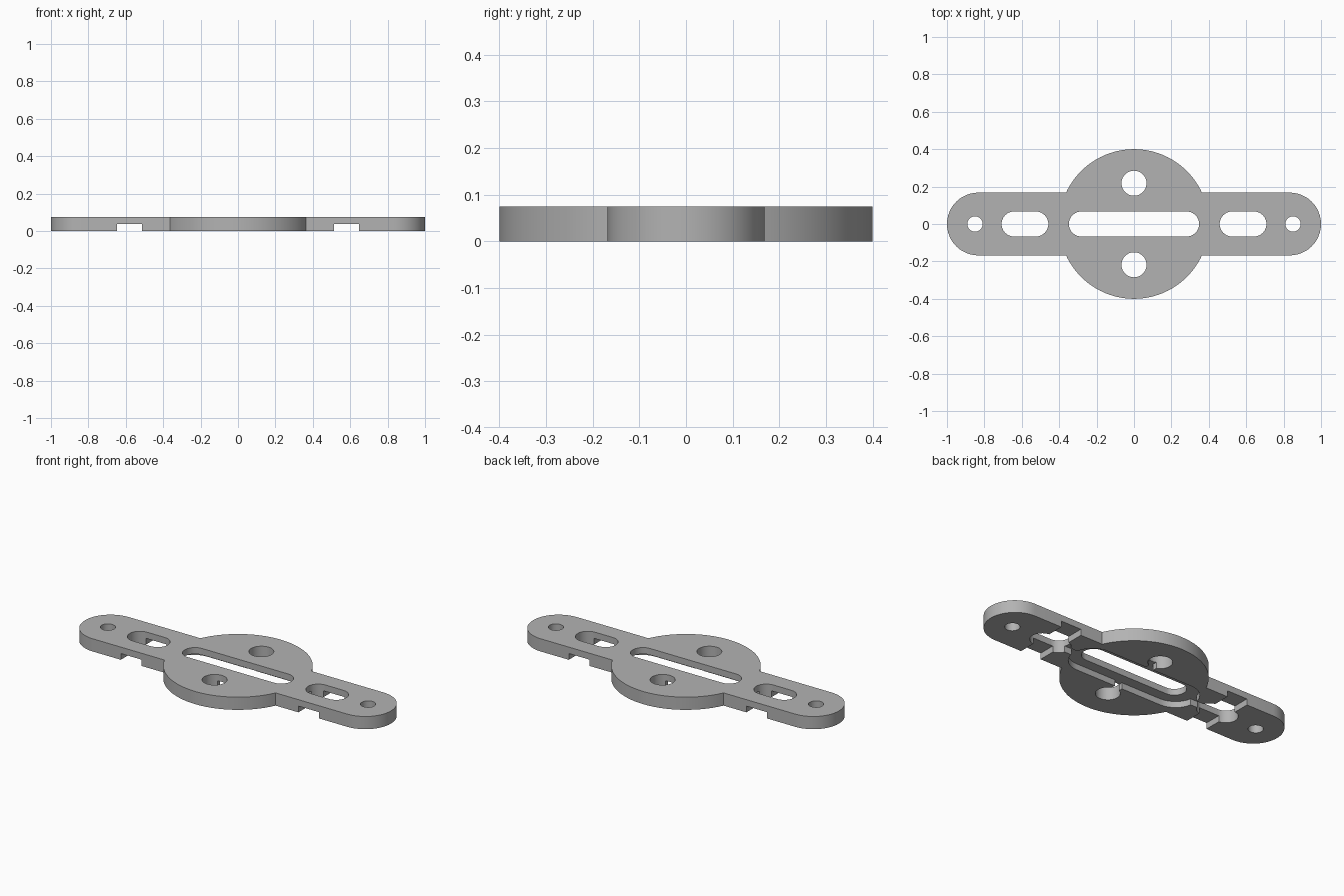
import bpy, bmesh
from math import sin, cos, pi, asin, radians

cube = bpy.data.objects.get("Cube")
if cube:
    bpy.data.objects.remove(cube, do_unlink=True)

HEIGHT = 0.075     # plate thickness
DEPTH = 0.037      # underside channel depth
HALF = 0.168       # half width of the arms
DISC = 0.4         # centre disc radius
HOLE = 0.067       # radius of slots and centre holes

grey = bpy.data.materials.new("plain_grey")
grey.use_nodes = True
colour = (0.45, 0.45, 0.45, 1)
grey.diffuse_color = colour
grey.node_tree.nodes["Principled BSDF"].inputs["Base Color"].default_value = colour


def arc(x, y, r, start, end, n=24):
    steps = [start + (end - start) * i / n for i in range(n + 1)]
    return [(x + r * cos(a), y + r * sin(a)) for a in steps]


def prism(name, outline, bottom, top):
    """Extrude a closed outline between two heights."""
    bm = bmesh.new()
    face = bm.faces.new([bm.verts.new((x, y, bottom)) for x, y in outline])
    new = bmesh.ops.extrude_face_region(bm, geom=[face])["geom"]
    verts = [v for v in new if isinstance(v, bmesh.types.BMVert)]
    bmesh.ops.translate(bm, verts=verts, vec=(0, 0, top - bottom))
    bmesh.ops.recalc_face_normals(bm, faces=bm.faces)
    mesh = bpy.data.meshes.new(name)
    bm.to_mesh(mesh)
    bm.free()
    mesh.materials.append(grey)
    obj = bpy.data.objects.new(name, mesh)
    bpy.context.collection.objects.link(obj)
    return obj


def circle(x, y, r):
    return arc(x, y, r, 0, 2 * pi, 40)[:-1]


def stadium(x, half_length, r):
    c = half_length - r
    return arc(x + c, 0, r, -pi / 2, pi / 2) + arc(x - c, 0, r, pi / 2, 3 * pi / 2)


def box(x, y, hx, hy):
    return [(x - hx, y - hy), (x + hx, y - hy), (x + hx, y + hy), (x - hx, y + hy)]


# Plate: round-ended arms merged with a centre disc
meet = asin(HALF / DISC)
half_outline = (arc(1 - HALF, 0, HALF, -pi / 2, pi / 2)
                + arc(0, 0, DISC, meet, pi - meet, 48))
outline = half_outline + [(-x, -y) for x, y in half_outline]
plate = prism("mounting_plate", outline, 0, HEIGHT)


def cut(shape, top):
    cutter = prism("cutter", shape, -0.1, top)
    cutter.hide_render = True
    mod = plate.modifiers.new("cut", "BOOLEAN")
    mod.operation = "DIFFERENCE"
    mod.solver = "EXACT"
    mod.object = cutter
    bpy.context.view_layer.objects.active = plate
    bpy.ops.object.modifier_apply(modifier=mod.name)
    bpy.data.objects.remove(cutter, do_unlink=True)


# Underside recess around the centre slot, with links to the holes and arms
cut(stadium(0, 0.42, 0.13), DEPTH)
cut(box(0, 0, 0.025, 0.2), DEPTH)
cut(box(0, 0, 0.55, 0.025), DEPTH)

# Through slot in the centre
cut(stadium(0, 0.348, HOLE), 0.2)

for side in (-1, 1):
    cut(box(side * 0.58, 0, 0.068, 0.3), DEPTH)        # cross channel
    cut(stadium(side * 0.583, 0.125, HOLE), 0.2)       # arm slot
    cut(circle(side * 0.85, 0, 0.041), 0.2)            # end screw hole
    cut(circle(0, side * 0.218, HOLE), 0.2)            # centre hole

# Smooth curved walls, crisp rims
bpy.ops.object.select_all(action="DESELECT")
plate.select_set(True)
bpy.context.view_layer.objects.active = plate
bpy.ops.object.shade_smooth_by_angle(angle=radians(30))
